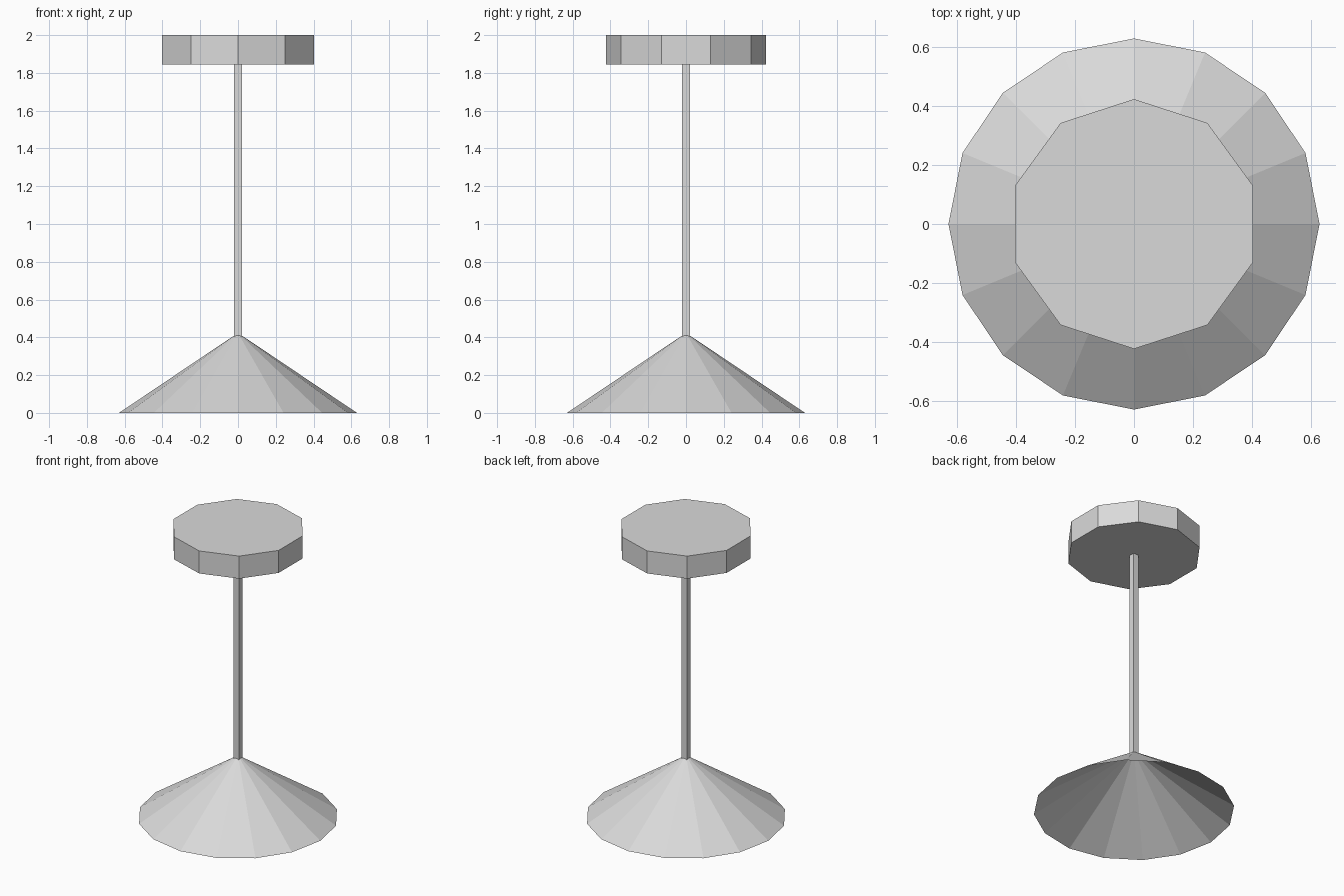
import bpy
import math

cube = bpy.data.objects.get("Cube")
if cube:
    bpy.data.objects.remove(cube, do_unlink=True)

grey = bpy.data.materials.new("light grey")
grey.use_nodes = True
colour = (0.7, 0.7, 0.7, 1)
grey.diffuse_color = colour
grey.node_tree.nodes["Principled BSDF"].inputs["Base Color"].default_value = colour


def add_frustum(name, sides, r_bottom, r_top, z_bottom, z_top, turn=0.0, cap="NGON"):
    """Flat-faced frustum between two heights, first corner turned about z."""
    bpy.ops.mesh.primitive_cone_add(
        vertices=sides, radius1=r_bottom, radius2=r_top, depth=z_top - z_bottom,
        end_fill_type=cap, location=(0, 0, (z_bottom + z_top) / 2),
        rotation=(0, 0, turn))
    obj = bpy.context.object
    obj.name = name
    obj.data.materials.append(grey)
    return obj


# Hollow flared foot, open underneath
add_frustum("base", 16, 0.63, 0.02, 0, 0.41, cap="NOTHING")

# Thin square post
post_radius = 0.02 * math.sqrt(2)
add_frustum("post", 4, post_radius, post_radius, 0.405, 1.845, turn=math.pi / 4)

# Ten-sided slab on top, with corners on the front and back
add_frustum("top_slab", 10, 0.424, 0.424, 1.844, 2.0)
